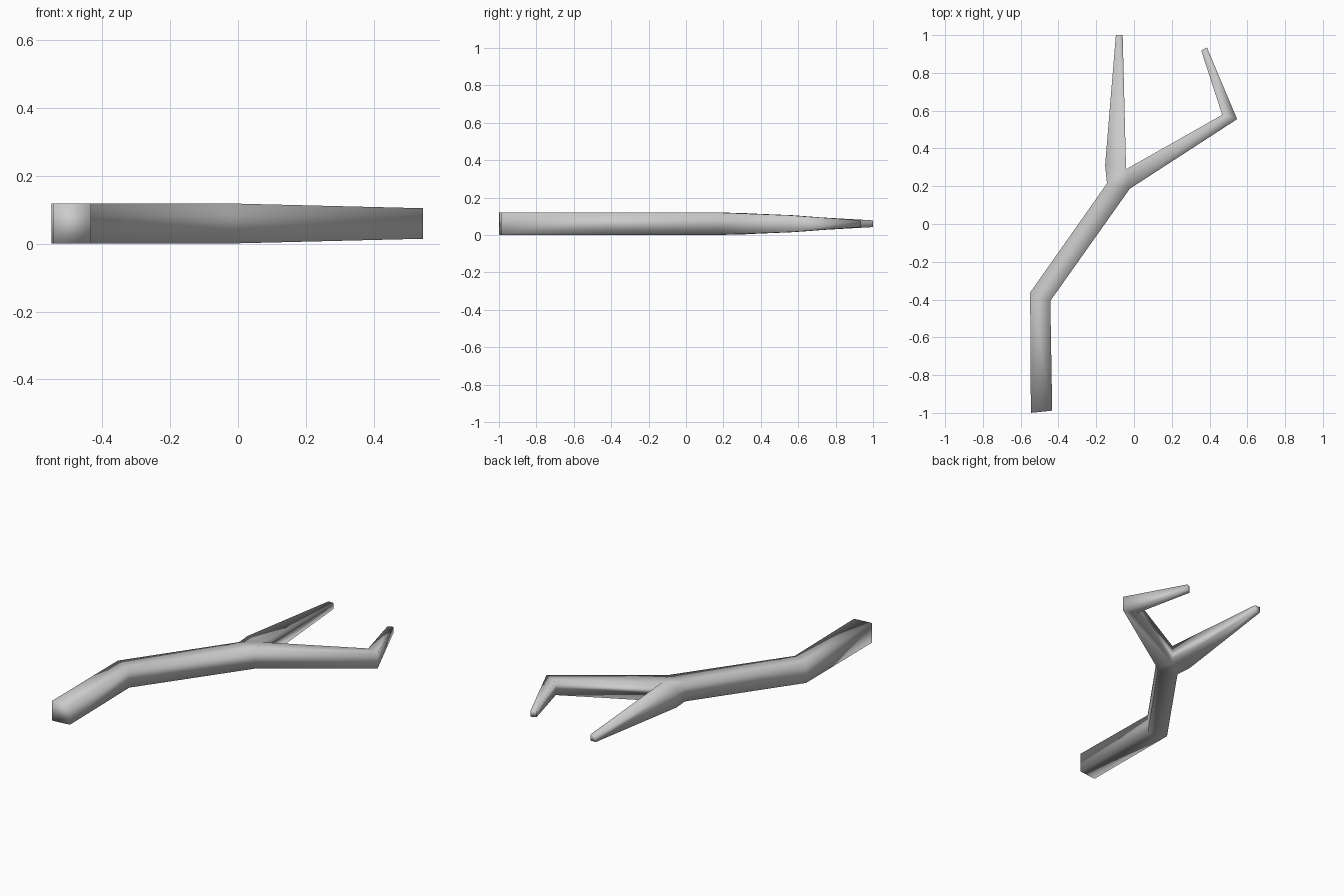
import bpy
import bmesh

cube = bpy.data.objects.get("Cube")
if cube:
    bpy.data.objects.remove(cube, do_unlink=True)

MID = 0.06  # height of the branch's centre line

bark = bpy.data.materials.new("pale_grey")
bark.use_nodes = True
colour = (0.6, 0.6, 0.6, 1)
bark.diffuse_color = colour
bark.node_tree.nodes["Principled BSDF"].inputs["Base Color"].default_value = colour

bm = bmesh.new()


def post(x, y, half):
    """Bottom and top corner at one side of a cross-section."""
    return [bm.verts.new((x, y, MID + s * half)) for s in (-1, 1)]


def ring(a, b):
    """Square cross-section from a left and a right post."""
    return [a[0], b[0], b[1], a[1]]


def tube(rings):
    """Skin consecutive square rings."""
    for r, s in zip(rings, rings[1:]):
        for i in range(4):
            j = (i + 1) % 4
            bm.faces.new((r[i], r[j], s[j], s[i]))


# Shared posts around the fork
stem_left = post(-0.143, 0.215, 0.059)
stem_right = post(-0.022, 0.187, 0.059)
crotch = post(-0.042, 0.29, 0.057)
twig_left = post(-0.153, 0.31, 0.057)

# Main stem with one bend
base = ring(post(-0.546, -1.0, 0.059), post(-0.433, -0.988, 0.059))
bend = ring(post(-0.55, -0.363, 0.059), post(-0.443, -0.407, 0.059))
tube([base, bend, ring(stem_left, stem_right)])

# Straight twig
twig_tip = ring(post(-0.096, 1.0, 0.018), post(-0.06, 1.0, 0.018))
tube([ring(twig_left, crotch), twig_tip])

# Hooked twig
elbow = ring(post(0.467, 0.578, 0.045), post(0.546, 0.555, 0.045))
hook_tip = ring(post(0.356, 0.918, 0.018), post(0.386, 0.935, 0.018))
tube([ring(crotch, stem_right), elbow, hook_tip])

# Close the fork and the three ends
for level in (0, 1):
    bm.faces.new([p[level] for p in (stem_left, stem_right, crotch, twig_left)])
bm.faces.new(stem_left + twig_left[::-1])
for end in (base, twig_tip, hook_tip):
    bm.faces.new(end)

bmesh.ops.recalc_face_normals(bm, faces=bm.faces)
for face in bm.faces:
    face.smooth = True

mesh = bpy.data.meshes.new("branch")
bm.to_mesh(mesh)
bm.free()
mesh.materials.append(bark)
branch = bpy.data.objects.new("branch", mesh)
bpy.context.collection.objects.link(branch)
